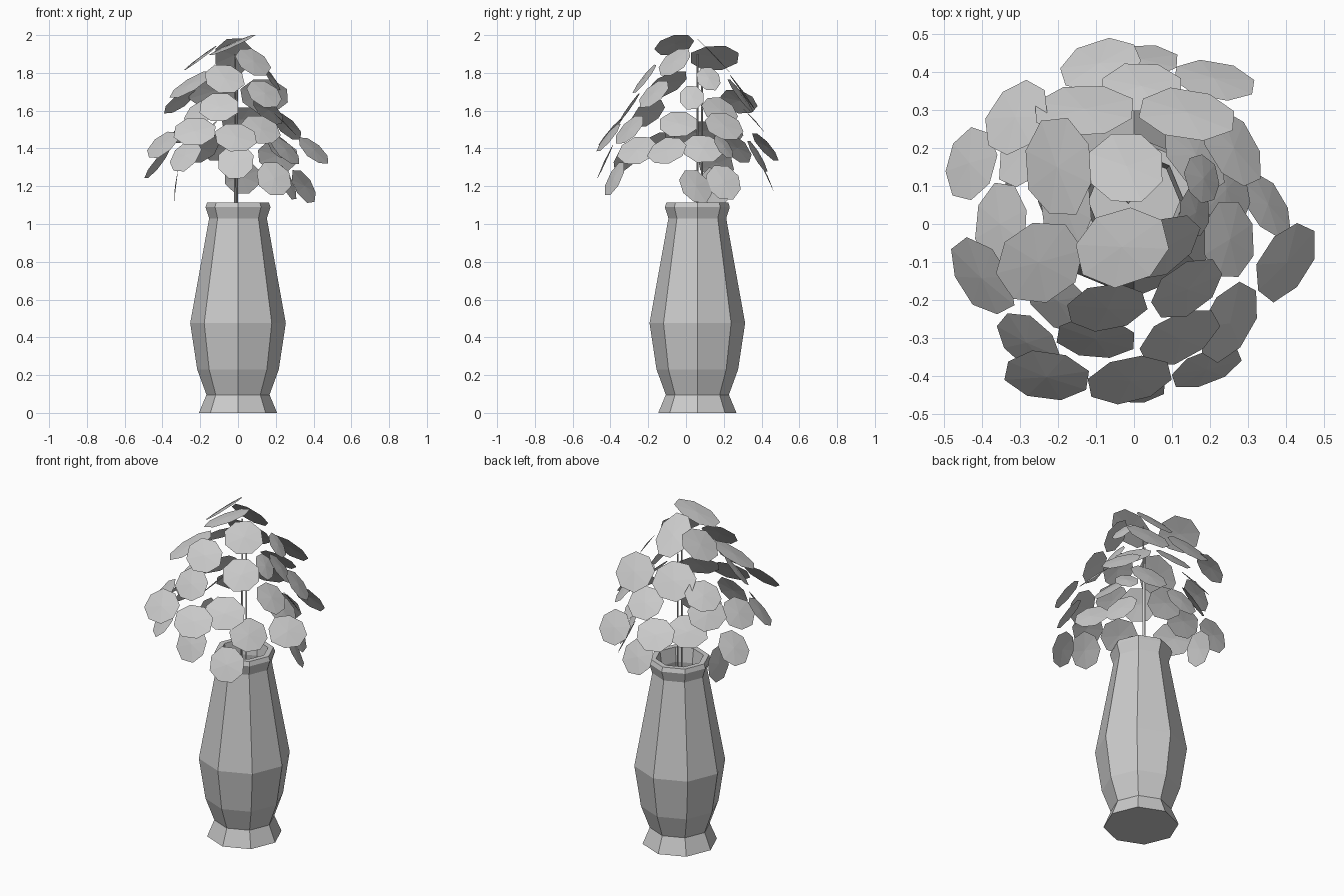
import bpy, bmesh, math, random
from mathutils import Vector, Matrix

random.seed(4)
if "Cube" in bpy.data.objects:
    bpy.data.objects.remove(bpy.data.objects["Cube"], do_unlink=True)

AXIS = Vector((0, .06, 0))      # vase and stem centre line
UP = Vector((0, 0, 1))

grey = bpy.data.materials.new("plain grey")
grey.use_nodes = True
grey.diffuse_color = (.6, .6, .6, 1)
grey.node_tree.nodes["Principled BSDF"].inputs["Base Color"].default_value = (.6, .6, .6, 1)


def finish(bm, name):
    """Turn a bmesh into a flat-shaded object."""
    mesh = bpy.data.meshes.new(name)
    bm.to_mesh(mesh)
    bm.free()
    mesh.materials.append(grey)
    obj = bpy.data.objects.new(name, mesh)
    bpy.context.collection.objects.link(obj)
    return obj


def lathe(name, profile, sides):
    """Revolve a (radius, height) profile and close both ends."""
    bm = bmesh.new()
    rings = []
    for radius, height in profile:
        ring = []
        for i in range(sides):
            a = math.tau * i / sides
            ring.append(bm.verts.new(AXIS + Vector((radius * math.cos(a), radius * math.sin(a), height))))
        rings.append(ring)
    for low, high in zip(rings, rings[1:]):
        for i in range(sides):
            j = (i + 1) % sides
            bm.faces.new((low[i], low[j], high[j], high[i]))
    bm.faces.new(rings[0][::-1])
    bm.faces.new(rings[-1])
    return finish(bm, name)


def rod(name, start, end, radius):
    """Thin four-sided stalk between two points."""
    bm = bmesh.new()
    line = end - start
    place = Matrix.Translation((start + end) / 2) @ line.to_track_quat('Z', 'Y').to_matrix().to_4x4()
    bmesh.ops.create_cone(bm, cap_ends=True, segments=4, radius1=radius, radius2=radius * .7,
                          depth=line.length, matrix=place)
    return finish(bm, name)


def leaf(name, centre, facing, tilt, width, height):
    """Eight-sided, barely domed leaf; facing is its compass angle, tilt its lean from level."""
    facing, tilt = math.radians(facing), math.radians(tilt)
    normal = Vector((math.cos(facing) * math.sin(tilt), math.sin(facing) * math.sin(tilt), math.cos(tilt)))
    across = UP.cross(normal).normalized()
    down = normal.cross(across)
    bm = bmesh.new()
    tip = bm.verts.new(centre + normal * .004)
    rim = []
    for i in range(8):
        a = math.tau * (i + .5) / 8
        stretch = random.uniform(1, 1.08)
        rim.append(bm.verts.new(centre - normal * .002
                                + across * math.cos(a) * width / 2 * stretch
                                + down * math.sin(a) * height / 2 * stretch))
    for i in range(8):
        bm.faces.new((tip, rim[i], rim[(i + 1) % 8]))
    return finish(bm, name)


def tier(name, width, height, leaves):
    """One layer of foliage."""
    for i, (x, y, z, facing, tilt) in enumerate(leaves):
        leaf(f"{name}_leaf_{i + 1}", Vector((x, y, z)), facing, tilt, width, height)


# Vase: outer wall, rim, then inner wall
lathe("vase", [(.207, 0), (.167, .096), (.216, .23), (.253, .475), (.153, 1.03), (.172, 1.09),
               (.163, 1.115), (.132, 1.115), (.12, 1.03), (.215, .48), (.13, .1)], 8)

# Main stems
for i, (dx, dy, top) in enumerate([(-.015, 0, 1.9), (-.005, .025, 1.75)]):
    offset = Vector((dx, dy, 0))
    rod(f"stem_{i + 1}", AXIS + offset + UP * .12, AXIS + offset + UP * top, .007)

# Foliage from the top down
tier("crown", .2, .27, [
    (-.03, -.06, 1.95, 196, 24), (-.02, .15, 1.89, 90, 46), (-.25, -.1, 1.74, 215, 32)])
tier("crown_side", .26, .22, [
    (-.2, .15, 1.88, 185, 37), (-.13, .3, 1.7, 92, 54), (.14, .29, 1.68, 82, 54)])
tier("small", .13, .15, [
    (.18, .12, 1.77, 15, 55), (.16, .03, 1.67, 0, 58), (.22, .2, 1.41, 55, 55)])
tier("upper", .21, .19, [
    (.08, -.06, 1.86, -50, 50), (-.07, -.22, 1.77, -80, 52), (.14, -.17, 1.69, -55, 50),
    (-.31, .28, 1.65, 150, 42), (-.1, -.3, 1.62, -95, 55), (.16, .18, 1.6, 35, 50),
    (-.2, -.2, 1.59, 225, 50), (.25, -.04, 1.53, 0, 45)])
tier("middle", .22, .19, [
    (-.23, -.4, 1.49, -97, 50), (-.01, -.41, 1.46, -78, 52), (.12, -.3, 1.5, -62, 52),
    (-.4, -.14, 1.42, 215, 48), (-.35, 0, 1.45, 175, 45), (.4, -.1, 1.39, -30, 48),
    (.25, -.26, 1.39, -28, 50), (.26, .2, 1.52, 30, 50), (-.09, .42, 1.41, 108, 50),
    (.02, .36, 1.55, 90, 48), (.21, .38, 1.36, 80, 60), (-.18, .05, 1.48, 185, 45),
    (.24, .09, 1.4, 10, 50), (-.2, .27, 1.4, 125, 55), (-.28, .2, 1.5, 150, 50)])
tier("skirt", .19, .2, [
    (-.01, -.43, 1.33, -92, 65), (-.28, -.31, 1.36, 230, 55), (.19, -.38, 1.24, -68, 65),
    (.35, .05, 1.2, 33, 62), (-.43, .16, 1.32, 165, 52), (-.33, .16, 1.2, 180, 83),
    (.02, .43, 1.25, 90, 65), (.26, .2, 1.22, 20, 65)])
